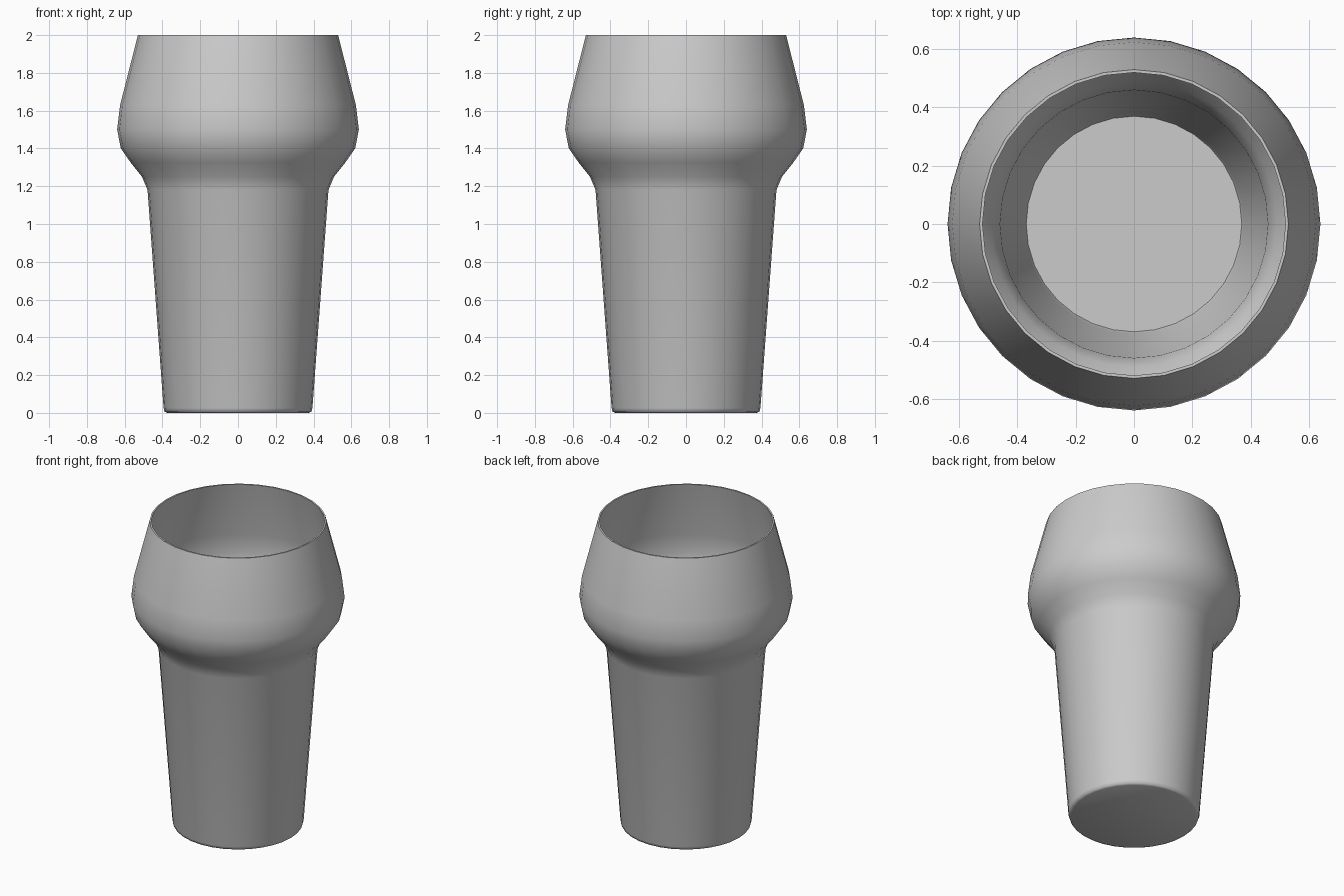
import bpy, bmesh, math

if "Cube" in bpy.data.objects:
    bpy.data.objects.remove(bpy.data.objects["Cube"])

SIDES = 32

# Outer wall from base to rim, then inner wall back down to the floor (radius, height)
outer = [(0.375, 0.0), (0.388, 0.006), (0.394, 0.025), (0.479, 1.18), (0.508, 1.25),
         (0.568, 1.325), (0.62, 1.40), (0.64, 1.50), (0.624, 1.63), (0.53, 2.0)]
inner = [(0.52, 2.0), (0.608, 1.63), (0.622, 1.50), (0.604, 1.41), (0.555, 1.34),
         (0.49, 1.26), (0.46, 1.18), (0.377, 0.045), (0.37, 0.03)]

bm = bmesh.new()
rings = []
for r, z in outer + inner:
    rings.append([bm.verts.new((r * math.cos(2 * math.pi * i / SIDES),
                                r * math.sin(2 * math.pi * i / SIDES), z))
                  for i in range(SIDES)])

# Walls
for a, b in zip(rings, rings[1:]):
    for i in range(SIDES):
        j = (i + 1) % SIDES
        bm.faces.new((a[i], a[j], b[j], b[i]))

# Underside and inner floor
bm.faces.new(rings[0][::-1])
bm.faces.new(rings[-1])
bmesh.ops.recalc_face_normals(bm, faces=bm.faces[:])

mesh = bpy.data.meshes.new("pint_glass")
bm.to_mesh(mesh)
bm.free()
glass = bpy.data.objects.new("pint_glass", mesh)
bpy.context.collection.objects.link(glass)

# Smooth body with a crisp rim
bpy.context.view_layer.objects.active = glass
glass.select_set(True)
bpy.ops.object.shade_smooth_by_angle(angle=math.radians(50))
